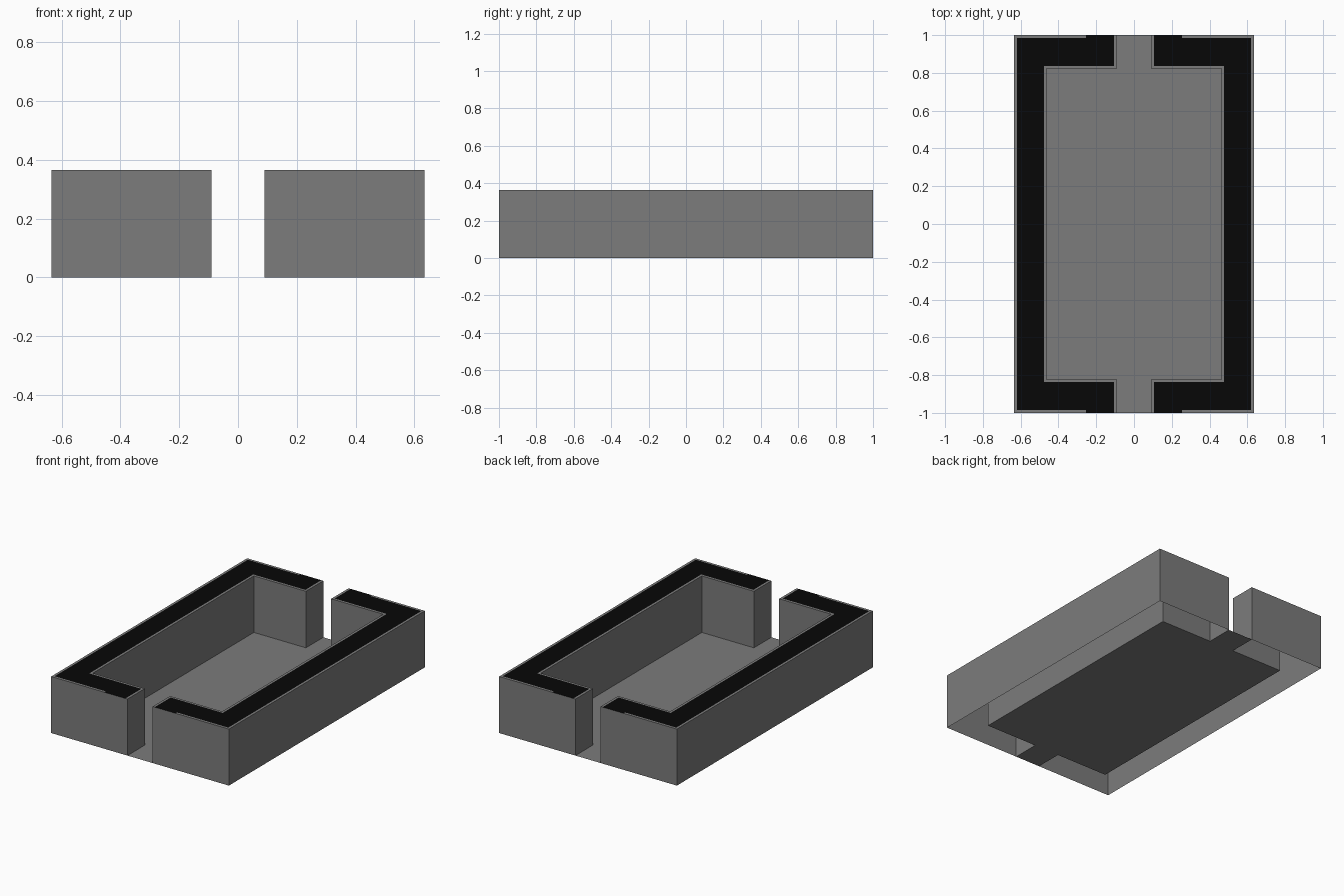
import bpy

if "Cube" in bpy.data.objects:
    bpy.data.objects.remove(bpy.data.objects["Cube"])

H = 0.365                      # wall height
GAP, STEP, OUT, INN = 0.09, 0.255, 0.635, 0.462
END, INY, LIP = 1.0, 0.822, 0.015


def ends(half):
    """Complete a front-to-back path: points with y < 0 plus their reflection."""
    return half + [(x, -y) for x, y in reversed(half)]


def strip(a, b, za, zb, closed=False):
    """Quads joining two matching paths."""
    n = len(a)
    verts = [(x, y, za) for x, y in a] + [(x, y, zb) for x, y in b]
    faces = [(i, (i + 1) % n, n + (i + 1) % n, n + i)
             for i in range(n if closed else n - 1)]
    return verts, faces


def plate(path, z):
    return [(x, y, z) for x, y in path], [tuple(range(len(path)))]


def paint(name, value):
    mat = bpy.data.materials.new(name)
    mat.diffuse_color = (value, value, value, 1)
    mat.use_nodes = True
    mat.node_tree.nodes["Principled BSDF"].inputs["Base Color"].default_value = mat.diffuse_color
    return mat


def build(name, geometry, material, mirror=True):
    mesh = bpy.data.meshes.new(name)
    mesh.from_pydata(geometry[0], [], geometry[1])
    mesh.materials.append(material)
    obj = bpy.data.objects.new(name, mesh)
    bpy.context.collection.objects.link(obj)
    if mirror:
        mod = obj.modifiers.new("mirror", 'MIRROR')
        mod.use_mirror_merge = False
    return obj


grey = paint("dark_grey", 0.2)
black = paint("black_top", 0.002)

# Right half paths; the left half is mirrored
outer = ends([(STEP, -END), (OUT, -END)])
inner = ends([(GAP, -END), (GAP, -INY), (INN, -INY)])[::-1]
outer_lip = ends([(STEP, -END + LIP), (OUT - LIP, -END + LIP)])
inner_lip = ends([(GAP + LIP, -END), (GAP + LIP, -INY - LIP),
                  (INN + LIP, -INY - LIP)])[::-1]

# Hollow walls, open underneath
wall = outer + inner
build("wall", strip(wall, wall, 0, H, closed=True), grey)

# Thin grey rims on top of the walls
build("outer_rim", strip(outer, outer_lip, H, H), grey)
build("inner_rim", strip(inner, inner_lip, H, H), grey)

# Black wall top, reaching the end faces beside the openings
cap = [(STEP, -END)] + outer_lip + [(STEP, END)] + inner_lip
build("wall_top", plate(cap, H), black)

# Floor sheet running out through both openings
right_edge = inner[::-1]
left_edge = [(-x, y) for x, y in inner]
build("floor", plate(right_edge + left_edge, 0), grey, mirror=False)
